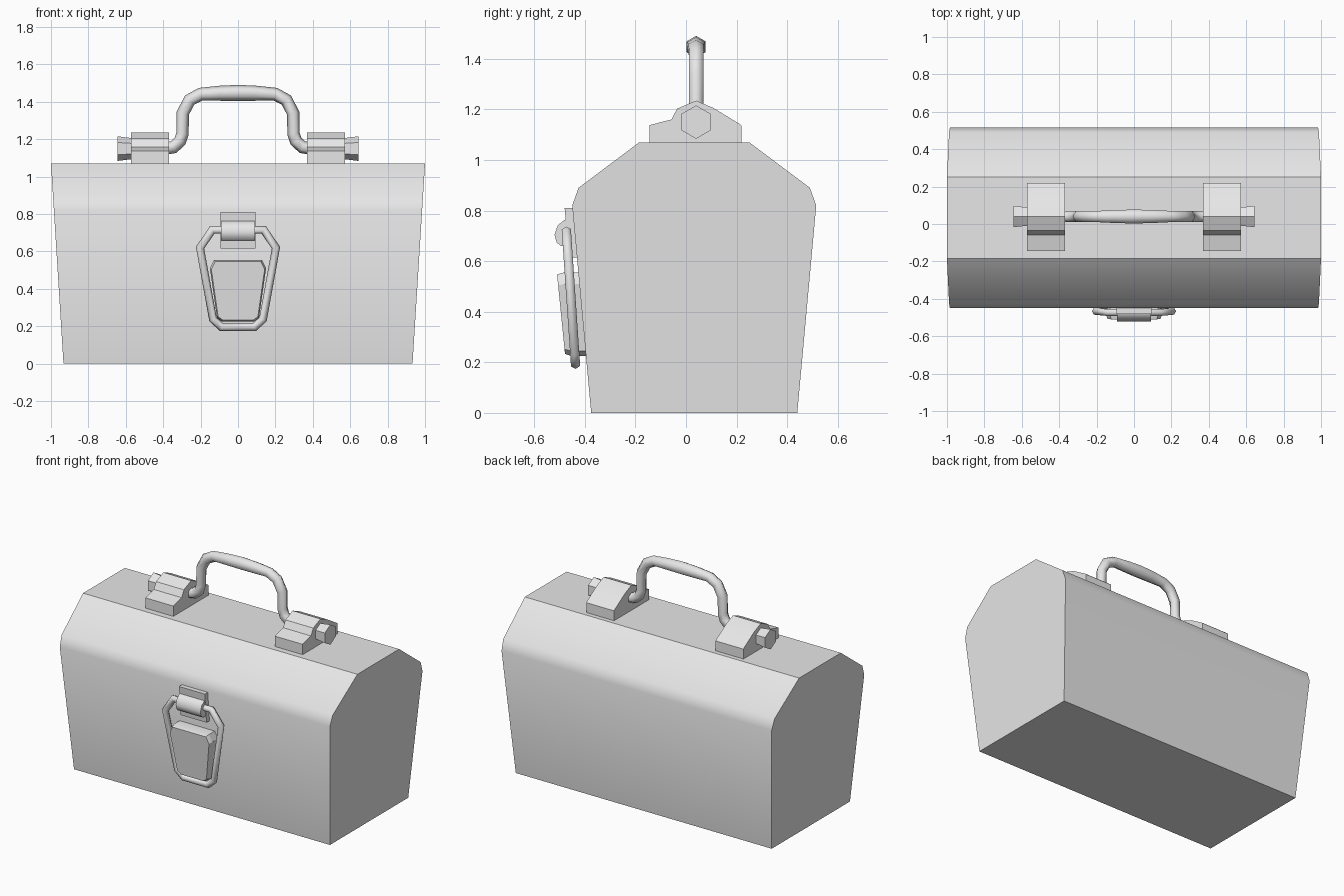
import bpy, bmesh, math
from mathutils import Vector

if "Cube" in bpy.data.objects:
    bpy.data.objects.remove(bpy.data.objects["Cube"])

grey = bpy.data.materials.new("light grey metal")
grey.diffuse_color = (0.8, 0.8, 0.8, 1)
grey.use_nodes = True
grey.node_tree.nodes["Principled BSDF"].inputs["Base Color"].default_value = grey.diffuse_color


def finish(name, bm, angle=35):
    bmesh.ops.recalc_face_normals(bm, faces=bm.faces)
    mesh = bpy.data.meshes.new(name)
    bm.to_mesh(mesh)
    bm.free()
    mesh.materials.append(grey)
    ob = bpy.data.objects.new(name, mesh)
    bpy.context.collection.objects.link(ob)
    bpy.ops.object.select_all(action='DESELECT')
    ob.select_set(True)
    bpy.context.view_layer.objects.active = ob
    bpy.ops.object.shade_smooth_by_angle(angle=math.radians(angle))
    return ob


def loft(name, rings, closed=False, angle=35):
    """Skin a row of equal-length point rings; cap the ends unless closed."""
    bm = bmesh.new()
    vs = [[bm.verts.new(p) for p in r] for r in rings]
    n = len(vs[0])
    for i in range(len(vs) if closed else len(vs) - 1):
        a, b = vs[i], vs[(i + 1) % len(vs)]
        for k in range(n):
            bm.faces.new((a[k], a[(k + 1) % n], b[(k + 1) % n], b[k]))
    if not closed:
        bm.faces.new(vs[0])
        bm.faces.new(vs[-1])
    return finish(name, bm, angle)


def sweep(name, pts, radii, normal, closed=False, sides=6):
    """Tube along a planar path, mitred at the corners."""
    pts = [Vector(p) for p in pts]
    normal = Vector(normal).normalized()
    n, rings = len(pts), []
    for i, p in enumerate(pts):
        d0 = p - pts[i - 1] if closed or i else pts[1] - p
        d1 = pts[(i + 1) % n] - p if closed or i < n - 1 else d0
        d0, d1 = d0.normalized(), d1.normalized()
        t = (d0 + d1).normalized()
        side = normal.cross(t) / max(t.dot(d0), 0.5)
        rings.append([p + radii[i] * (side * math.cos(a) + normal * math.sin(a))
                      for a in (2 * math.pi * k / sides for k in range(sides))])
    return loft(name, rings, closed, 65)


def half_width(z):
    return 0.933 + 0.067 * z / 1.07


# Box body with tapered ends and sloped lid
body = [(-.375, 0), (.44, 0), (.515, .82), (.49, .89),
        (.25, 1.07), (-.185, 1.07), (-.425, .89), (-.45, .82)]
loft("box_body", [[(s * half_width(z), y, z) for y, z in body] for s in (-1, 1)])

# Handle mounts and hexagonal bolts on both sides
mount = [(-.145, 1.065), (.22, 1.065), (.22, 1.135), (.213, 1.142), (.11, 1.205),
         (.04, 1.235), (-.035, 1.203), (-.058, 1.16), (-.145, 1.138)]
for s, label in ((-1, "left"), (1, "right")):
    loft(label + "_handle_mount", [[(s * x, y, z) for y, z in mount] for x in (.37, .573)])
    loft(label + "_bolt", [[(s * x, .04 + r * math.sin(k * math.pi / 3),
                             1.15 + r * math.cos(k * math.pi / 3)) for k in range(6)]
                           for x, r in ((.56, .057), (.575, .057), (.645, .066))])

# Carrying handle, thicker in the middle
half = [(.39, 1.15, .033), (.345, 1.158, .033), (.31, 1.19, .033), (.297, 1.23, .033),
        (.295, 1.34, .033), (.258, 1.41, .033), (.2, 1.441, .034), (.1, 1.446, .04)]
path = [(-x, z, r) for x, z, r in half] + [(0, 1.448, .043)] + half[::-1]
sweep("carrying_handle", [(x, .04, z) for x, z, r in path], [r for x, z, r in path], (0, 1, 0))

# Latch plate on the front wall
plate = [(-.48, .81), (-.462, .615), (-.42, .615), (-.44, .81)]
loft("latch_plate", [[(x, y, z) for y, z in plate] for x in (-.094, .094)])

# Rounded hinge barrel that holds the ring
barrel = [(-.46, .765), (-.482, .762), (-.507, .742), (-.52, .705),
          (-.512, .675), (-.495, .66), (-.455, .66)]
loft("latch_barrel", [[(x, y, z) for y, z in barrel] for x in (-.09, .09)])

# Latch ring
ring = [(-.137, .716), (-.203, .62), (-.134, .238), (-.088, .195)]
ring += [(-x, z) for x, z in ring[::-1]]
sweep("latch_ring", [(x, -.437 - .068 * (z - .19), z) for x, z in ring],
      [.021] * len(ring), (0, 1, .068), closed=True)

# Tapered catch block inside the ring
block = [(-.128, .555), (-.15, .51), (-.112, .245), (-.086, .225)]
block += [(-x, z) for x, z in block[::-1]]


def block_ring(y_at_top, scale):
    return [(x * scale, y_at_top + .095 * (.555 - z), .39 + (z - .39) * scale)
            for x, z in block]


loft("catch_block", [block_ring(-.42, 1.0), block_ring(-.485, 1.0), block_ring(-.51, .95)], angle=20)
